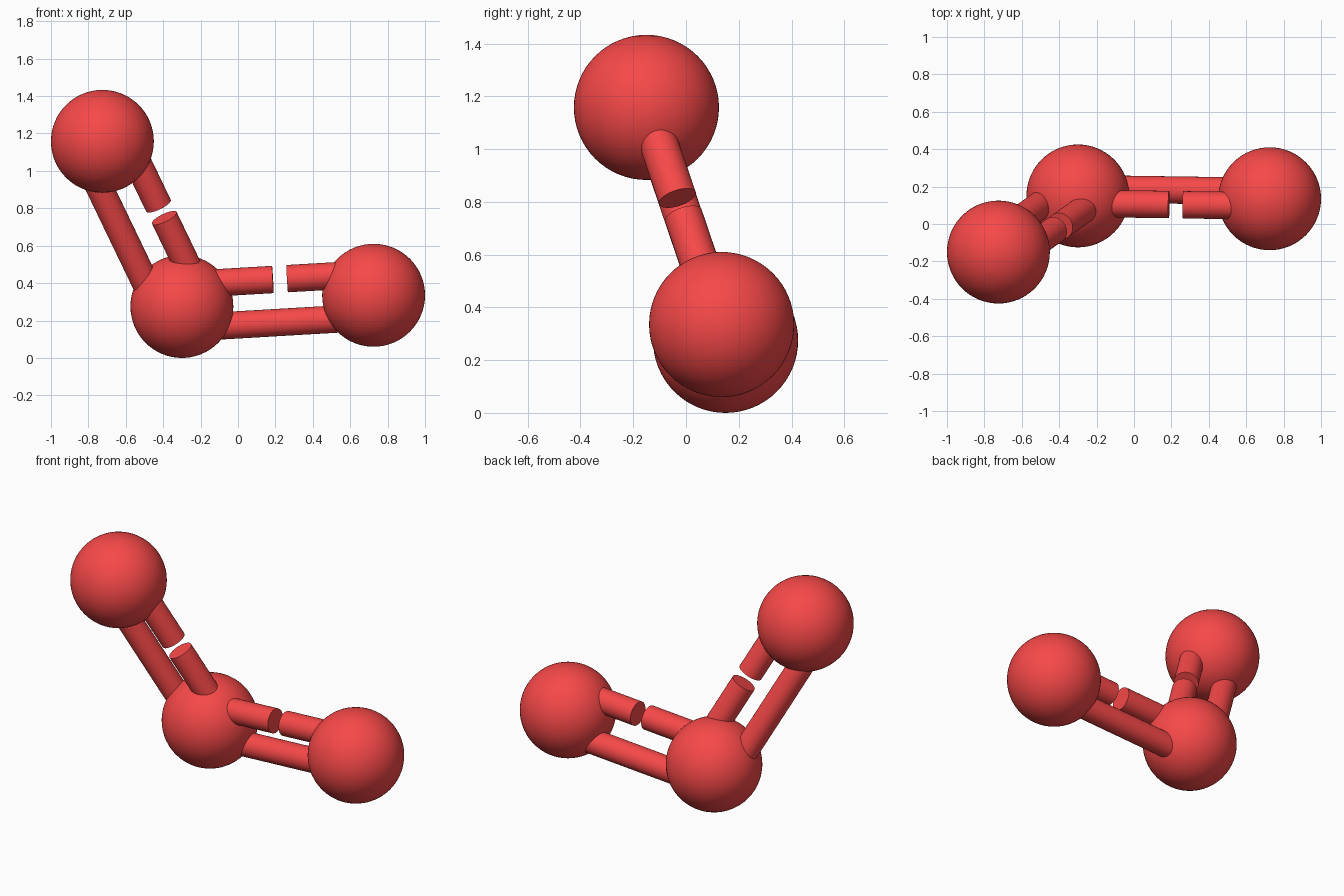
import bpy
from math import radians
from mathutils import Vector

if "Cube" in bpy.data.objects:
    bpy.data.objects.remove(bpy.data.objects["Cube"])

ATOM_R = 0.275
BOND_R = 0.073
OFFSET = 0.122          # distance of each bond rod from the atom-to-atom axis

red = bpy.data.materials.new("red")
red.diffuse_color = (0.93, 0.065, 0.065, 1)
red.use_nodes = True
red.node_tree.nodes["Principled BSDF"].inputs["Base Color"].default_value = red.diffuse_color

left = Vector((-0.725, -0.15, 1.158))
middle = Vector((-0.30, 0.15, 0.275))
right = Vector((0.725, 0.135, 0.335))


def finish(name):
    ob = bpy.context.object
    ob.name = name
    ob.data.materials.append(red)
    bpy.ops.object.shade_smooth_by_angle(angle=radians(35))
    return ob


def atom(name, centre):
    bpy.ops.mesh.primitive_uv_sphere_add(segments=64, ring_count=32,
                                         radius=ATOM_R, location=centre)
    finish(name)


def rod(name, a, b):
    axis = b - a
    bpy.ops.mesh.primitive_cylinder_add(vertices=48, radius=BOND_R,
                                        depth=axis.length, location=(a + b) / 2)
    ob = finish(name)
    ob.rotation_euler = axis.to_track_quat('Z', 'Y').to_euler()


def bond(name, start, end, other):
    """Solid rod on the outside of the bend, split rod on the inside."""
    d = end - start
    inward = (other - start) - (other - start).project(d)
    inward = inward.normalized() * OFFSET
    rod(name + "_solid_bond", start - inward, end - inward)
    for label, t0, t1 in (("inner", 0.0, 0.482), ("outer", 0.556, 1.0)):
        rod(f"{name}_split_bond_{label}",
            start + inward + d * t0, start + inward + d * t1)


# Atoms
atom("left_atom", left)
atom("middle_atom", middle)
atom("right_atom", right)

# Bonds, lying in the plane of the three atoms
bond("left", middle, left, right)
bond("right", middle, right, left)
